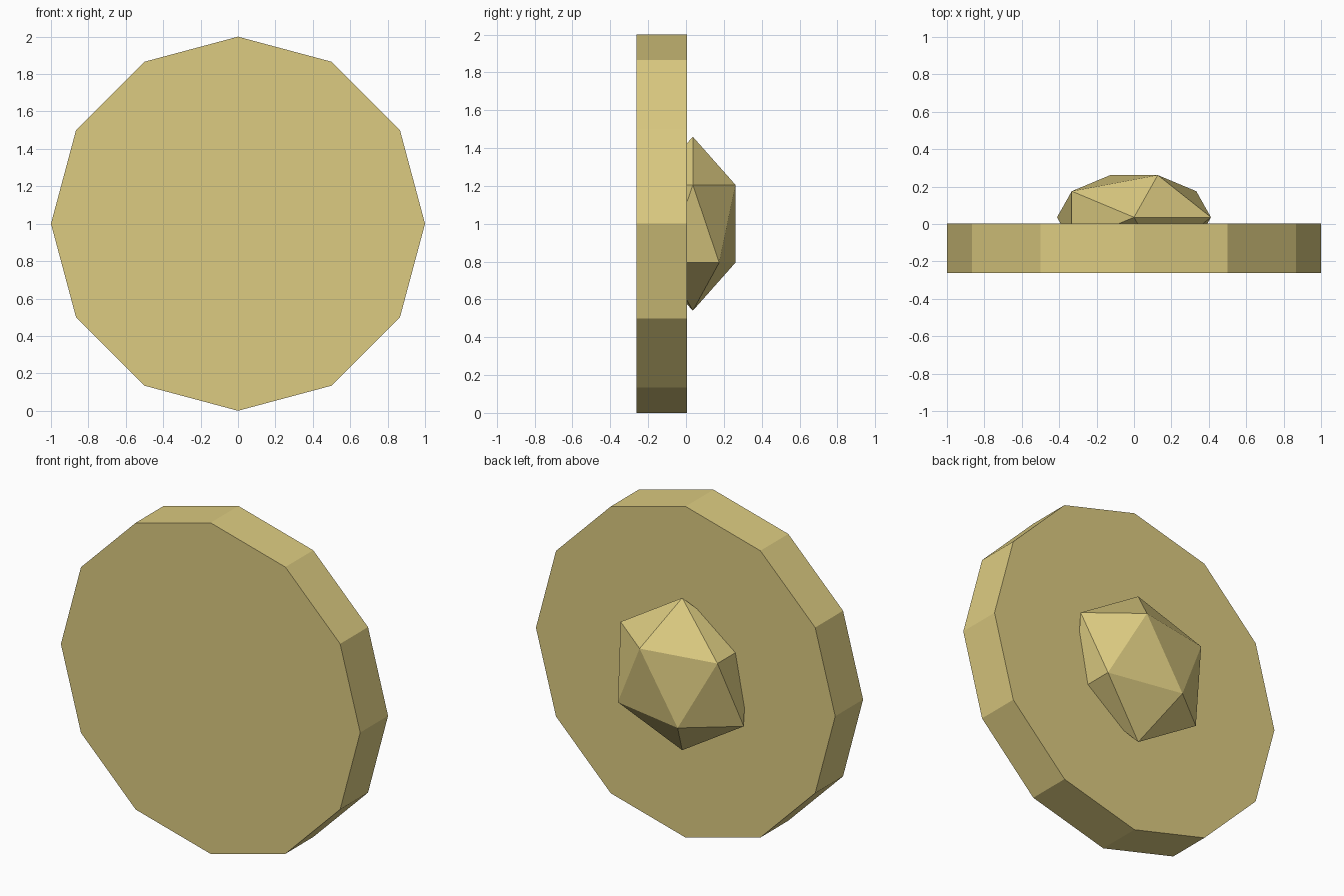
import bpy
from math import radians

if "Cube" in bpy.data.objects:
    bpy.data.objects.remove(bpy.data.objects["Cube"])

brass = bpy.data.materials.new("brass")
brass.diffuse_color = (0.72, 0.60, 0.22, 1.0)
brass.use_nodes = True
brass.node_tree.nodes["Principled BSDF"].inputs["Base Color"].default_value = brass.diffuse_color


def finish(name):
    ob = bpy.context.object
    ob.name = name
    ob.data.materials.append(brass)
    bpy.ops.object.shade_flat()
    return ob


# Twelve-sided disc standing upright, flat face to the front
FRONT, BACK = -0.262, 0.004
bpy.ops.mesh.primitive_cylinder_add(
    vertices=12, radius=1.0, depth=BACK - FRONT,
    location=(0, (FRONT + BACK) / 2, 1), rotation=(radians(90), 0, 0))
finish("disc")

# Flattened twenty-faced boss sunk into the back of the disc
bpy.ops.mesh.primitive_ico_sphere_add(subdivisions=1, radius=1.0, location=(0, 0.036, 1))
boss = finish("boss")
boss.scale = (0.46, 0.265, 0.46)
